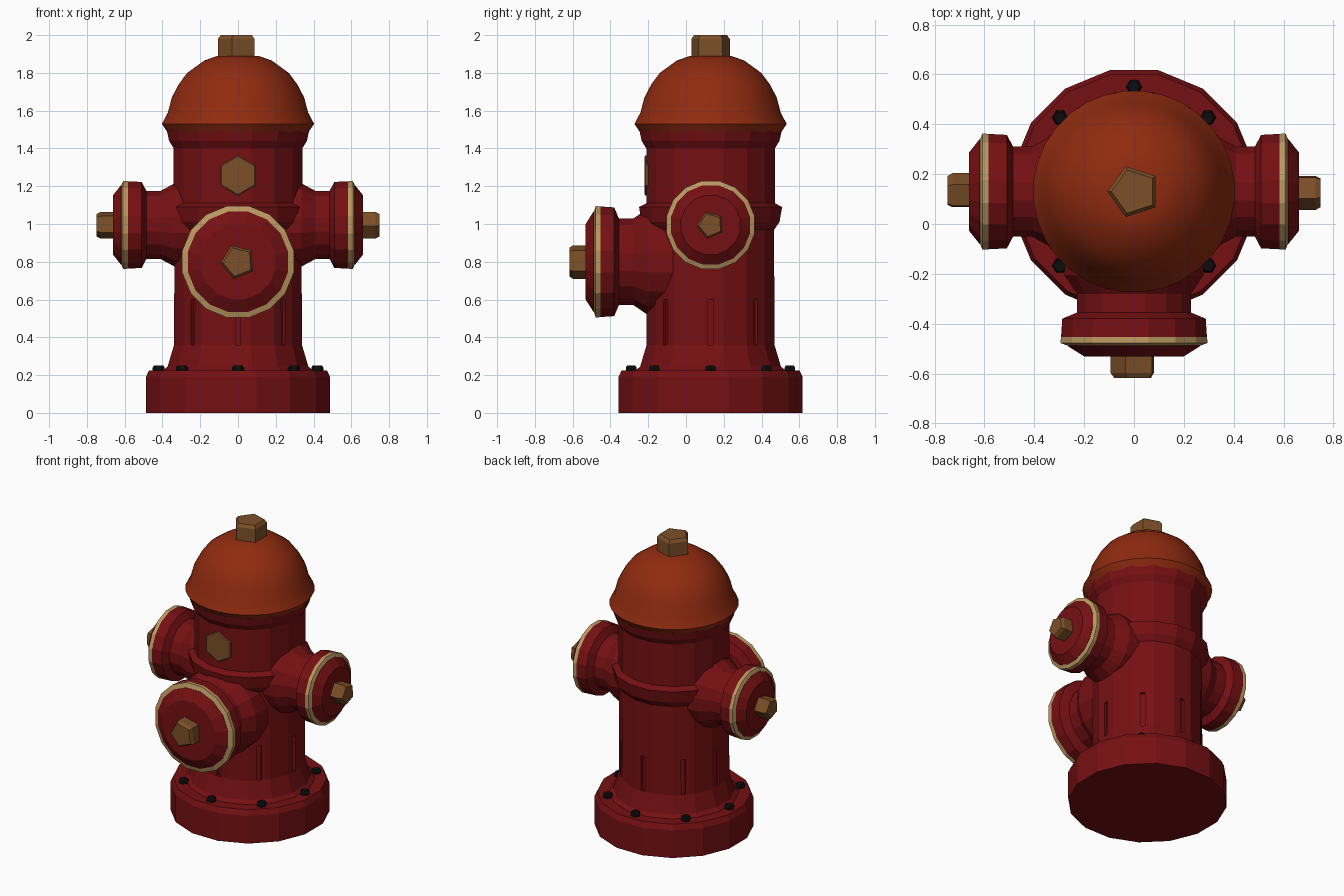
import bpy, bmesh, math
from mathutils import Matrix

cube = bpy.data.objects.get("Cube")
if cube:
    bpy.data.objects.remove(cube, do_unlink=True)


def material(name, rgb):
    m = bpy.data.materials.new(name)
    m.use_nodes = True
    m.diffuse_color = (*rgb, 1)
    bsdf = next(n for n in m.node_tree.nodes if n.type == 'BSDF_PRINCIPLED')
    bsdf.inputs["Base Color"].default_value = (*rgb, 1)
    bsdf.inputs["Roughness"].default_value = 0.7
    return m


RED = material("deep red", (0.18, 0.005, 0.006))
ORANGE = material("burnt orange", (0.28, 0.024, 0.005))
GOLD = material("pale gold", (0.5, 0.32, 0.12))
BRASS = material("brown brass", (0.205, 0.08, 0.021))
BLACK = material("black", (0.004, 0.004, 0.005))

CENTRE = Matrix.Translation((0, 0.13, 0))


def lathe(name, profile, sides, mat, matrix=CENTRE, phase=None, smooth=False):
    """Closed solid turned around local z from (radius, height) points."""
    phase = math.pi / sides if phase is None else math.radians(phase)
    bm = bmesh.new()
    rings = []
    for r, h in profile:
        angles = [phase + math.tau * i / sides for i in range(sides)]
        rings.append([bm.verts.new((r * math.cos(a), r * math.sin(a), h)) for a in angles])
    for low, high in zip(rings, rings[1:]):
        for i in range(sides):
            j = (i + 1) % sides
            bm.faces.new((low[i], low[j], high[j], high[i]))
    bm.faces.new(rings[0][::-1])
    bm.faces.new(rings[-1])
    bmesh.ops.recalc_face_normals(bm, faces=bm.faces)
    mesh = bpy.data.meshes.new(name)
    bm.to_mesh(mesh)
    bm.free()
    mesh.materials.append(mat)
    obj = bpy.data.objects.new(name, mesh)
    obj.matrix_world = matrix
    bpy.context.collection.objects.link(obj)
    if smooth:
        bpy.ops.object.select_all(action='DESELECT')
        obj.select_set(True)
        bpy.context.view_layer.objects.active = obj
        bpy.ops.object.shade_smooth_by_angle(angle=math.radians(35))
    return obj


def nut(name, radius, bottom, top, matrix, phase):
    """Five-sided nut with a bevelled end."""
    lathe(name, [(radius, bottom), (radius, top - 0.02), (radius * 0.85, top)],
          5, BRASS, matrix, phase)


# Base, barrel, middle band and collar in one turned body
body = lathe("body", [
    (0.497, 0), (0.497, 0.19), (0.48, 0.225), (0.405, 0.225), (0.38, 0.245),
    (0.345, 0.36), (0.343, 0.97), (0.372, 1.01), (0.386, 1.09), (0.347, 1.11),
    (0.347, 1.4), (0.372, 1.44), (0.384, 1.495)], 16, RED)

# Eight upright grooves cut into the lower barrel
bm = bmesh.new()
for i in range(8):
    place = (Matrix.Rotation(i * math.tau / 8, 4, 'Z') @ Matrix.Translation((0.345, 0, 0.48))
             @ Matrix.Diagonal((0.05, 0.028, 0.24, 1)))
    bmesh.ops.create_cube(bm, size=1, matrix=place)
groove_mesh = bpy.data.meshes.new("groove_cutter")
bm.to_mesh(groove_mesh)
bm.free()
cutter = bpy.data.objects.new("groove_cutter", groove_mesh)
cutter.matrix_world = CENTRE
bpy.context.collection.objects.link(cutter)
cut = body.modifiers.new("grooves", 'BOOLEAN')
cut.object = cutter
cut.solver = 'EXACT'
bpy.context.view_layer.objects.active = body
bpy.ops.object.modifier_apply(modifier=cut.name)
bpy.data.objects.remove(cutter, do_unlink=True)

# Domed bonnet and its top nut
lathe("bonnet", [
    (0.375, 1.485), (0.405, 1.53), (0.373, 1.59), (0.352, 1.67), (0.315, 1.74),
    (0.27, 1.8), (0.18, 1.865), (0.11, 1.89)], 32, ORANGE, smooth=True)
nut("top_nut", 0.107, 1.87, 2.0, CENTRE, 108)

# Flange bolts
for i in range(8):
    a = i * math.tau / 8
    spot = CENTRE @ Matrix.Translation((0.42 * math.cos(a), 0.42 * math.sin(a), 0))
    lathe(f"flange_bolt_{i + 1}", [(0.032, 0.21), (0.032, 0.24), (0.024, 0.252)],
          6, BLACK, spot, 0)


def outlet(prefix, turn, height, scale):
    """Neck, flange, gold rim, cap and nut pointing outward."""
    matrix = (CENTRE @ Matrix.Translation((0, 0, height))
              @ Matrix.Rotation(math.radians(turn), 4, 'Z')
              @ Matrix.Rotation(math.pi / 2, 4, 'X'))

    def part(name, profile, mat):
        lathe(f"{prefix}_{name}", [(r * scale, d) for r, d in profile], 16, mat, matrix)

    part("neck", [(0.225, 0.2), (0.225, 0.335), (0.184, 0.41), (0.184, 0.485),
                  (0.232, 0.51), (0.236, 0.585)], RED)
    part("rim", [(0.236, 0.583), (0.238, 0.608), (0.214, 0.618)], GOLD)
    part("cap", [(0.214, 0.6), (0.214, 0.62), (0.16, 0.662)], RED)
    nut(f"{prefix}_nut", 0.074 * scale, 0.65, 0.748, matrix, 112)


outlet("front_outlet", 0, 0.8, 1.265)
outlet("left_outlet", 90, 0.995, 1)
outlet("right_outlet", -90, 0.995, 1)

# Six-sided plate on the upper front of the barrel
lathe("front_plate", [(0.106, 0.33), (0.106, 0.345), (0.1, 0.349)], 6, BRASS,
      CENTRE @ Matrix.Translation((0, 0, 1.257)) @ Matrix.Rotation(math.pi / 2, 4, 'X'), 90)
